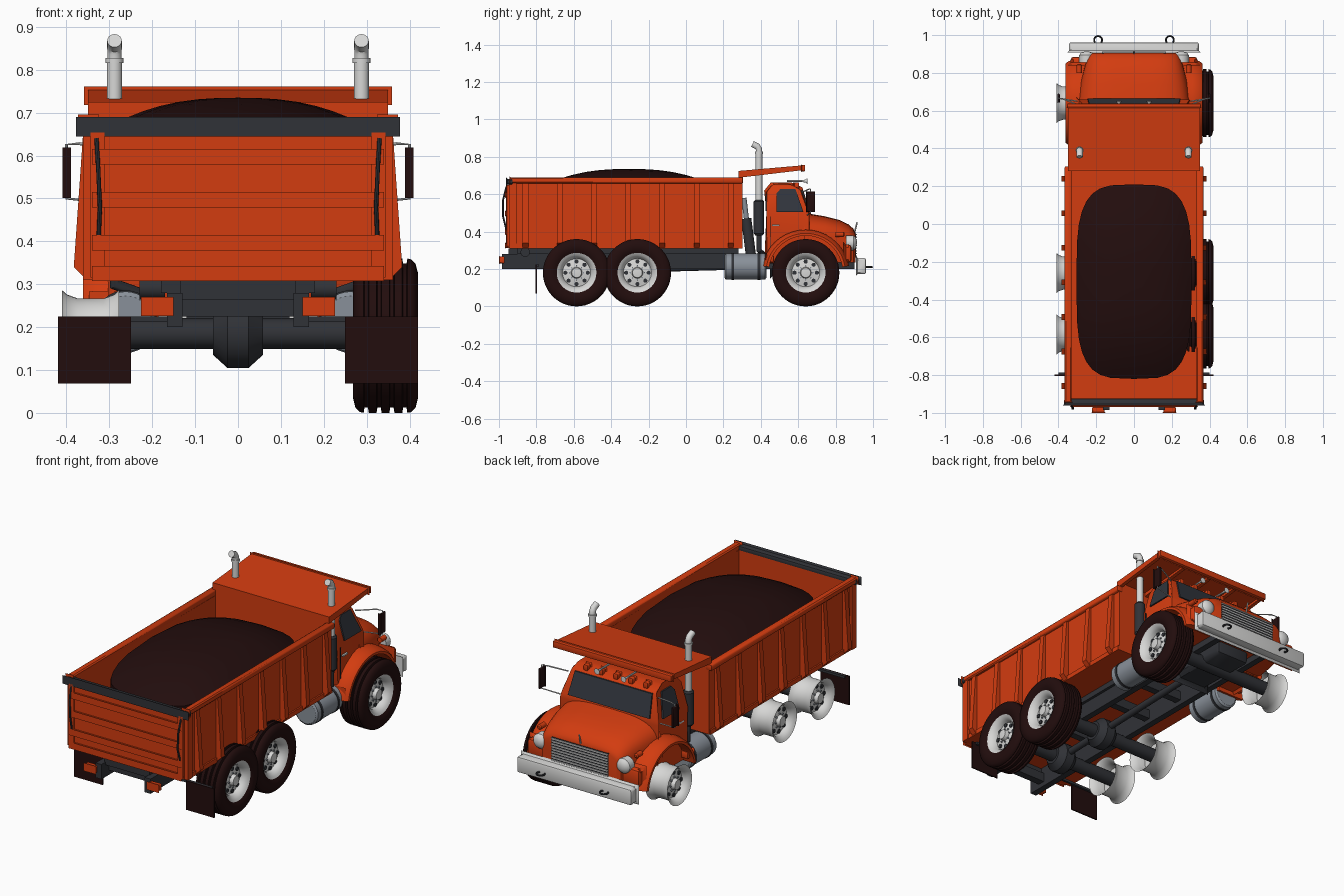
import bpy, bmesh
from math import sin, cos, pi, tau, radians
from mathutils import Vector

if "Cube" in bpy.data.objects:
    bpy.data.objects.remove(bpy.data.objects["Cube"], do_unlink=True)

made = []
SIDES = (-1, 1)
WHEEL_Y = (-0.585, -0.26, 0.64)


def material(name, r, g, b):
    m = bpy.data.materials.new(name)
    m.use_nodes = True
    m.diffuse_color = (r, g, b, 1)
    bsdf = m.node_tree.nodes["Principled BSDF"]
    bsdf.inputs["Base Color"].default_value = (r, g, b, 1)
    bsdf.inputs["Roughness"].default_value = 0.5
    return m


ORANGE = material("orange paint", 0.65, 0.045, 0.005)
RUBBER = material("dark brown", 0.016, 0.004, 0.004)
FRAME = material("dark grey", 0.03, 0.032, 0.038)
WHITE = material("light metal", 0.68, 0.68, 0.67)
TANK = material("blue grey metal", 0.25, 0.28, 0.32)
GLASS = material("window glass", 0.03, 0.035, 0.045)


def finish(name, mat, bm, bevel=0.0):
    bmesh.ops.remove_doubles(bm, verts=bm.verts, dist=1e-5)
    if bevel:
        bmesh.ops.bevel(bm, geom=list(bm.edges), offset=bevel, segments=2, affect='EDGES', profile=0.5)
    bmesh.ops.recalc_face_normals(bm, faces=bm.faces)
    mesh = bpy.data.meshes.new(name)
    bm.to_mesh(mesh)
    bm.free()
    mesh.materials.append(mat)
    ob = bpy.data.objects.new(name, mesh)
    bpy.context.collection.objects.link(ob)
    made.append(ob)
    return ob


def loft(name, mat, rings, cyclic=False, bevel=0.0):
    """Skin a list of equal closed rings; cap the ends unless cyclic."""
    bm = bmesh.new()
    rows = [[bm.verts.new(p) for p in ring] for ring in rings]
    n = len(rows[0])
    pairs = list(zip(rows, rows[1:])) + ([(rows[-1], rows[0])] if cyclic else [])
    for a, b in pairs:
        for i in range(n):
            j = (i + 1) % n
            bm.faces.new((a[i], a[j], b[j], b[i]))
    if not cyclic:
        bm.faces.new(rows[0])
        bm.faces.new(rows[-1])
    return finish(name, mat, bm, bevel)


def box(name, mat, xs, ys, zs, bevel=0.0):
    rings = [[(xs[0], y, z), (xs[1], y, z), (xs[1], y, w), (xs[0], y, w)]
             for y in ys for z, w in [zs]]
    return loft(name, mat, rings, bevel=bevel)


def prism(name, mat, profile, x0, x1, bevel=0.0):
    """Extrude a (y, z) outline from x0 to x1."""
    return loft(name, mat, [[(x, y, z) for y, z in profile] for x in (x0, x1)], bevel=bevel)


def lathe(name, mat, profile, centre, axis="x", n=32, cyclic=False):
    """Turn (along, radius) points about an axis through the centre."""
    c = Vector(centre)
    put = {"x": lambda a, u, v: (a, u, v), "y": lambda a, u, v: (u, a, v),
           "z": lambda a, u, v: (u, v, a)}[axis]
    rings = [[c + Vector(put(a, r * cos(tau * i / n), r * sin(tau * i / n))) for i in range(n)]
             for a, r in profile]
    return loft(name, mat, rings, cyclic)


def tube(name, mat, points, radius, n=12):
    pts = [Vector(p) for p in points]
    rings = []
    for i, p in enumerate(pts):
        d = (pts[min(i + 1, len(pts) - 1)] - pts[max(i - 1, 0)]).normalized()
        u = d.orthogonal().normalized() if i == 0 else (u - d * u.dot(d)).normalized()
        v = d.cross(u)
        rings.append([p + radius * (u * cos(tau * k / n) + v * sin(tau * k / n)) for k in range(n)])
    return loft(name, mat, rings)


def power(v, e):
    return abs(v) ** e * (1 if v >= 0 else -1)


# Wheels: rims and dishes on both sides, tyres on the +x side
tread = [(x + d, r) for x in (-0.045, -0.015, 0.015, 0.045)
         for d, r in ((-0.006, 0.18), (-0.004, 0.168), (0.004, 0.168), (0.006, 0.18))]
wall = [(-0.06, 0.1), (-0.074, 0.12), (-0.076, 0.145), (-0.07, 0.168), (-0.06, 0.178)]
tyre = wall + tread + [(-x, r) for x, r in reversed(wall)]
rim = [(0.01, 0), (0.01, 0.075), (-0.03, 0.08), (-0.06, 0.097), (-0.066, 0.106), (-0.055, 0.096),
       (-0.03, 0.087), (0.03, 0.087), (0.055, 0.096), (0.066, 0.106), (0.06, 0.095), (0.045, 0.08),
       (0.025, 0.075), (0.032, 0.042), (0.034, 0.03), (0.055, 0.026), (0.058, 0)]
for y in WHEEL_Y:
    lathe("tyre", RUBBER, tyre, (0.344, y, 0.18), n=48, cyclic=True)
    for s in SIDES:
        lathe("wheel_rim", WHITE, [(s * a, r) for a, r in rim], (s * 0.344, y, 0.18), n=40)
        for k in range(8):
            a = tau * k / 8
            lathe("rim_hole", FRAME, [(-0.004, 0.011), (0.004, 0.011)],
                  (s * 0.374, y + 0.06 * cos(a), 0.18 + 0.06 * sin(a)), n=12)
            lathe("wheel_nut", TANK, [(-0.005, 0.004), (0.005, 0.004)],
                  (s * 0.379, y + 0.037 * cos(a), 0.18 + 0.037 * sin(a)), n=6)

# Chassis, axles and drive line
for s in SIDES:
    box("chassis_rail", FRAME, (s * 0.13, s * 0.165), (-0.985, 0.9), (0.2, 0.28))
    box("bed_runner", FRAME, (s * 0.13, s * 0.18), (-0.9, 0.28), (0.28, 0.312))
    box("tail_light", ORANGE, (s * 0.155, s * 0.222), (-1, -0.97), (0.23, 0.266), 0.004)
    box("mud_flap", RUBBER, (s * 0.25, s * 0.42), (-0.804, -0.797), (0.068, 0.225))
    box("flap_bracket", FRAME, (s * 0.16, s * 0.4), (-0.797, -0.785), (0.212, 0.225))
    lathe("bed_hinge", FRAME, [(-0.03, 0.025), (0.03, 0.025)], (s * 0.2, -0.86, 0.29), n=16)
for y in (-0.9, -0.42, -0.05, 0.2, 0.45, 0.84):
    box("cross_member", FRAME, (-0.135, 0.135), (y - 0.02, y + 0.02), (0.225, 0.275))
box("rear_beam", FRAME, (-0.135, 0.135), (-0.95, -0.9), (0.265, 0.31))
for y in WHEEL_Y:
    lathe("axle", FRAME, [(-0.34, 0.036), (0.34, 0.036)], (0, y, 0.185), n=20)
for y in WHEEL_Y[:2]:
    lathe("differential", FRAME, [(-0.058, 0.036), (-0.058, 0.05), (-0.025, 0.08), (0.025, 0.08),
                                  (0.058, 0.05), (0.058, 0.036)], (0, y, 0.185), n=20)
tube("drive_shaft", FRAME, [(0, -0.58, 0.19), (0, 0.5, 0.22)], 0.018)
box("engine_block", FRAME, (-0.1, 0.1), (0.45, 0.8), (0.17, 0.3), 0.02)
tube("lift_ram", FRAME, [(0, 0.35, 0.25), (0, 0.322, 0.47)], 0.028)
tube("lift_rod", TANK, [(0, 0.325, 0.45), (0, 0.31, 0.58)], 0.014)

# Fuel tanks with straps
for s in SIDES:
    lathe("fuel_tank", TANK, [(-0.112, 0.06), (-0.105, 0.07), (0.105, 0.07), (0.112, 0.06)],
          (s * 0.262, 0.318, 0.213), "y")
    for y in (0.25, 0.39):
        lathe("tank_strap", FRAME, [(-0.007, 0.073), (0.007, 0.073)], (s * 0.262, y, 0.213), "y")

# Dump bed
box("bed_floor", ORANGE, (-0.345, 0.345), (-0.94, 0.3), (0.31, 0.335))
box("bed_front_wall", ORANGE, (-0.35, 0.35), (0.28, 0.302), (0.31, 0.725))
rib = [(0.335, 0.31), (0.352, 0.31), (0.383, 0.34), (0.36, 0.67), (0.335, 0.67)]
for s in SIDES:
    box("bed_side", ORANGE, (s * 0.332, s * 0.35), (-0.935, 0.3), (0.31, 0.68))
    box("bed_top_rail", ORANGE, (s * 0.33, s * 0.367), (-0.945, 0.305), (0.658, 0.69), 0.006)
    box("bed_bottom_rail", ORANGE, (s * 0.335, s * 0.358), (-0.935, 0.3), (0.31, 0.335))
    for y in [0.24 - 0.183 * k for k in range(7)]:
        loft("bed_rib", ORANGE, [[(s * x, y + d, z) for x, z in rib] for d in (-0.015, 0.015)])
    box("rear_post", ORANGE, (s * 0.33, s * 0.362), (-0.945, -0.905), (0.31, 0.66))
    box("tailgate_edge", ORANGE, (s * 0.315, s * 0.34), (-0.962, -0.93), (0.32, 0.65), 0.004)
    tube("tailgate_chain", FRAME, [(s * 0.33, -0.96, 0.64), (s * 0.326, -0.978, 0.57),
                                   (s * 0.322, -0.978, 0.48), (s * 0.325, -0.96, 0.41)], 0.005, 8)
box("tailgate", ORANGE, (-0.34, 0.34), (-0.95, -0.925), (0.312, 0.66))
box("tailgate_bar", FRAME, (-0.37, 0.37), (-0.962, -0.925), (0.652, 0.682), 0.008)
for z in (0.325, 0.397, 0.497, 0.597):
    box("tailgate_rib", ORANGE, (-0.335, 0.335), (-0.968, -0.94), (z - 0.013, z + 0.013), 0.005)

# Heaped load
rings = []
for r in (0, 0.15, 0.3, 0.45, 0.6, 0.72, 0.84, 0.93, 1):
    row = []
    for k in range(32):
        u, v = (r * power(f(tau * k / 32), 0.55) for f in (cos, sin))
        row.append((0.305 * u, 0.515 * v - 0.305, 0.735 - 0.07 * abs(u) ** 2.5 - 0.12 * abs(v) ** 2.5))
    rings.append(row)
rings.append([(x, y, 0.34) for x, y, z in rings[-1]])
loft("dirt_load", RUBBER, rings)

# Cab shield over the roof
prism("cab_shield", ORANGE, [(0.29, 0.71), (0.29, 0.725), (0.635, 0.755), (0.635, 0.74)], -0.35, 0.35)
box("shield_lip", ORANGE, (-0.355, 0.355), (0.615, 0.637), (0.722, 0.757), 0.004)
for x in (-0.34, -0.17, 0, 0.17, 0.34):
    prism("shield_rib", ORANGE, [(0.3, 0.69), (0.3, 0.715), (0.62, 0.742), (0.62, 0.728)], x - 0.01, x + 0.01)

# Cab, narrowing above the window sill
side = [(0.43, 0.23), (0.43, 0.5), (0.43, 0.615), (0.46, 0.652), (0.56, 0.652), (0.612, 0.628),
        (0.66, 0.49), (0.66, 0.23)]


def cab_x(z):
    return 0.3 - max(0, z - 0.5) * 0.3


loft("cab", ORANGE, [[(s * cab_x(z), y, z) for y, z in side] for s in SIDES], bevel=0.012)
for s in SIDES:
    pane = [(0.485, 0.505), (0.485, 0.605), (0.505, 0.628), (0.585, 0.628), (0.628, 0.505)]
    loft("side_window", GLASS, [[(s * (cab_x(z) + d), y, z) for y, z in pane] for d in (-0.004, 0.004)])
    box("door_handle", WHITE, (s * 0.3, s * 0.31), (0.46, 0.5), (0.43, 0.438))
    box("door_seam", FRAME, (s * 0.297, s * 0.302), (0.448, 0.453), (0.25, 0.48))
    box("cab_step", ORANGE, (s * 0.2, s * 0.34), (0.425, 0.47), (0.235, 0.275), 0.008)
screen = [(0.245, 0.66, 0.505), (0.232, 0.619, 0.622)]
loft("windscreen", GLASS, [[(k * x, y + d, z) for (x, y, z), k in
     zip(screen + screen[::-1], (-1, -1, 1, 1))] for d in (-0.004, 0.004)])
box("rear_window", GLASS, (-0.18, 0.18), (0.426, 0.431), (0.51, 0.6))

# Hood, grille and fenders
rings = []
for y, w, top in ((0.63, 0.3, 0.5), (0.74, 0.285, 0.482), (0.82, 0.265, 0.462), (0.87, 0.25, 0.438),
                  (0.895, 0.238, 0.415), (0.905, 0.22, 0.395)):
    arc = [(w * power(cos(pi * k / 20), 0.55), y, 0.32 + (top - 0.32) * sin(pi * k / 20) ** 0.55)
           for k in range(21)]
    rings.append([(w, y, 0.235)] + arc + [(-w, y, 0.235)])
loft("hood", ORANGE, rings)
box("grille", FRAME, (-0.17, 0.17), (0.9, 0.909), (0.262, 0.39))
for k in range(9):
    z = 0.268 + 0.0145 * k
    box("grille_slat", WHITE, (-0.17, 0.17), (0.904, 0.914), (z - 0.003, z + 0.003))
for s in SIDES:
    outer = [(0.64 + 0.235 * cos(pi * k / 20), 0.18 + 0.23 * sin(pi * k / 20)) for k in range(1, 20)]
    inner = [(0.64 + 0.198 * cos(pi * k / 20), 0.18 + 0.198 * sin(pi * k / 20)) for k in range(1, 20)]
    # crown each arch so that it rounds off towards its outer edge
    rows = []
    for x, blend in ((0.2, 0), (0.31, 0), (0.345, 0.25), (0.362, 0.6)):
        rows.append([(s * x, a[0] + (b[0] - a[0]) * blend, a[1] + (b[1] - a[1]) * blend)
                     for a, b in zip(outer, inner)] + [(s * x, y, z) for y, z in reversed(inner)])
    loft("fender", ORANGE, rows)
    box("fender_nose", ORANGE, (s * 0.2, s * 0.335), (0.84, 0.885), (0.235, 0.33), 0.015)
    lathe("headlamp", WHITE, [(-0.03, 0.04), (0.01, 0.04), (0.022, 0.03), (0.028, 0.01)],
          (s * 0.25, 0.885, 0.34), "y", 24)
    lathe("turn_light", ORANGE, [(-0.03, 0.014), (0.012, 0.014), (0.018, 0.008)],
          (s * 0.29, 0.83, 0.385), "y", 12)
    tube("tow_hook", FRAME, [(s * 0.19 + 0.021 * cos(t), 0.974 + 0.021 * sin(t), 0.21)
                             for t in [radians(-40 + 26 * k) for k in range(11)]], 0.005, 8)
tube("hood_ornament", WHITE, [(0, 0.9, 0.39), (0, 0.915, 0.45)], 0.004, 8)

# Bumper
box("bumper", WHITE, (-0.343, 0.343), (0.908, 0.962), (0.172, 0.258), 0.01)

# Stacks, mirrors and roof fittings
for s in SIDES:
    x = s * 0.288
    lathe("muffler", FRAME, [(0.38, 0.02), (0.39, 0.028), (0.56, 0.028), (0.57, 0.02)], (x, 0.39, 0), "z", 20)
    tube("lower_pipe", FRAME, [(x, 0.39, 0.4), (x, 0.39, 0.3), (s * 0.15, 0.45, 0.25)], 0.014)
    tube("exhaust_stack", WHITE, [(x, 0.39, 0.56), (x, 0.39, 0.825)], 0.018, 20)
    lathe("stack_clamp", WHITE, [(-0.006, 0.021), (0.006, 0.021)], (x, 0.39, 0.822), "z", 20)
    tube("stack_elbow", WHITE, [(x, 0.39, 0.82), (x, 0.39, 0.84), (x, 0.382, 0.855), (x, 0.355, 0.868)], 0.017, 20)
    box("mirror", RUBBER, (s * 0.393, s * 0.405), (0.642, 0.69), (0.505, 0.615), 0.004)
    tube("mirror_arm", WHITE, [(s * 0.27, 0.62, 0.61), (s * 0.37, 0.66, 0.628), (s * 0.4, 0.666, 0.626),
                               (s * 0.4, 0.666, 0.5), (s * 0.3, 0.65, 0.49)], 0.0035, 8)
    tube("horn_pipe", WHITE, [(s * 0.08, 0.54, 0.67), (s * 0.08, 0.63, 0.67)], 0.005, 8)
    lathe("horn_bell", WHITE, [(0, 0.005), (0.02, 0.008), (0.03, 0.016)], (s * 0.08, 0.62, 0.67), "y", 16)
for k in range(-2, 3):
    box("roof_marker", ORANGE, (k * 0.09 - 0.013, k * 0.09 + 0.013), (0.575, 0.605), (0.63, 0.662), 0.005)

# Shade smooth while keeping hard edges
bpy.ops.object.select_all(action='DESELECT')
for ob in made:
    ob.select_set(True)
bpy.context.view_layer.objects.active = made[0]
bpy.ops.object.shade_smooth_by_angle(angle=radians(35))
